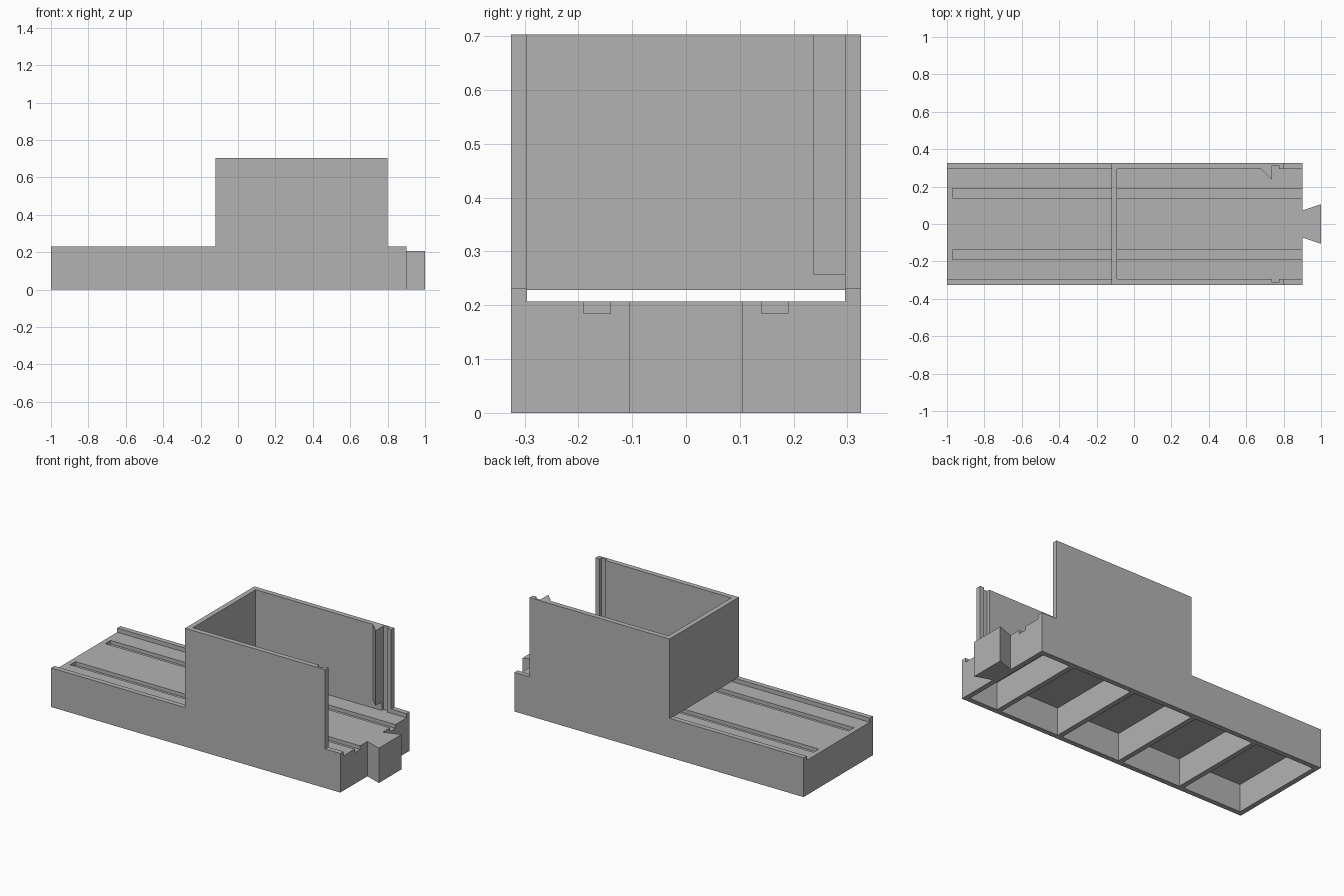
import bpy, bmesh

cube = bpy.data.objects.get("Cube")
if cube:
    bpy.data.objects.remove(cube, do_unlink=True)

grey = bpy.data.materials.new("plain_grey")
grey.use_nodes = True
colour = (0.45, 0.45, 0.45, 1)
grey.diffuse_color = colour
grey.node_tree.nodes["Principled BSDF"].inputs["Base Color"].default_value = colour


def prism(name, outline, z0, z1):
    """Extrude a plan outline between two heights."""
    bm = bmesh.new()
    face = bm.faces.new([bm.verts.new((x, y, z0)) for x, y in outline])
    top = bmesh.ops.extrude_face_region(bm, geom=[face])["geom"]
    verts = [v for v in top if isinstance(v, bmesh.types.BMVert)]
    bmesh.ops.translate(bm, verts=verts, vec=(0, 0, z1 - z0))
    bmesh.ops.recalc_face_normals(bm, faces=bm.faces)
    mesh = bpy.data.meshes.new(name)
    bm.to_mesh(mesh)
    bm.free()
    mesh.materials.append(grey)
    obj = bpy.data.objects.new(name, mesh)
    bpy.context.collection.objects.link(obj)
    return obj


def box(name, x0, x1, y0, y1, z0, z1):
    return prism(name, [(x0, y0), (x1, y0), (x1, y1), (x0, y1)], z0, z1)


def carve(target, x0, x1, y0, y1, z0, z1):
    """Cut a box out of the target and discard the cutter."""
    cutter = box("cutter", x0, x1, y0, y1, z0, z1)
    cutter.hide_render = True
    mod = target.modifiers.new("carve", "BOOLEAN")
    mod.operation = "DIFFERENCE"
    mod.solver = "EXACT"
    mod.object = cutter
    bpy.context.view_layer.objects.active = target
    bpy.ops.object.modifier_apply(modifier=mod.name)
    bpy.data.objects.remove(cutter, do_unlink=True)


HALF, INNER = 0.325, 0.295
FLOOR, RIM, TOP = 0.207, 0.232, 0.703
END = 0.9

body = box("tray_body", -1, END, -HALF, HALF, 0, TOP)

# Low rims either side of the tall holder
carve(body, -2, -0.12, -1, 1, RIM, 1)
carve(body, 0.8, 2, -1, 1, RIM, 1)

# Open channel, holder interior and gap under the cross wall
carve(body, -2, -0.12, -INNER, INNER, FLOOR, 1)
carve(body, -0.09, 2, -INNER, INNER, FLOOR, 1)
carve(body, -0.2, 0, -INNER, INNER, FLOOR, 0.228)

# Floor grooves and vertical gate slots
for side in (-1, 1):
    y0, y1 = sorted((side * 0.14, side * 0.19))
    carve(body, -0.97, 2, y0, y1, 0.185, 0.22)
    y0, y1 = sorted((side * 0.28, side * 0.312))
    carve(body, 0.738, 0.775, y0, y1, FLOOR, 1)

# Hollow pockets underneath, the last one shorter
for i in range(5):
    start = -0.97 + i * 0.414
    carve(body, start, min(start + 0.384, END - 0.03), -INNER, INNER, -1, 0.163)

# Wedge catch on the inner back wall
prism("wedge_catch", [(0.68, INNER), (0.738, 0.237), (0.738, INNER)], 0.257, TOP)

# Dovetail connector at the end
prism("dovetail_connector",
      [(END, -0.072), (1, -0.106), (1, 0.106), (END, 0.072)], 0, FLOOR)
